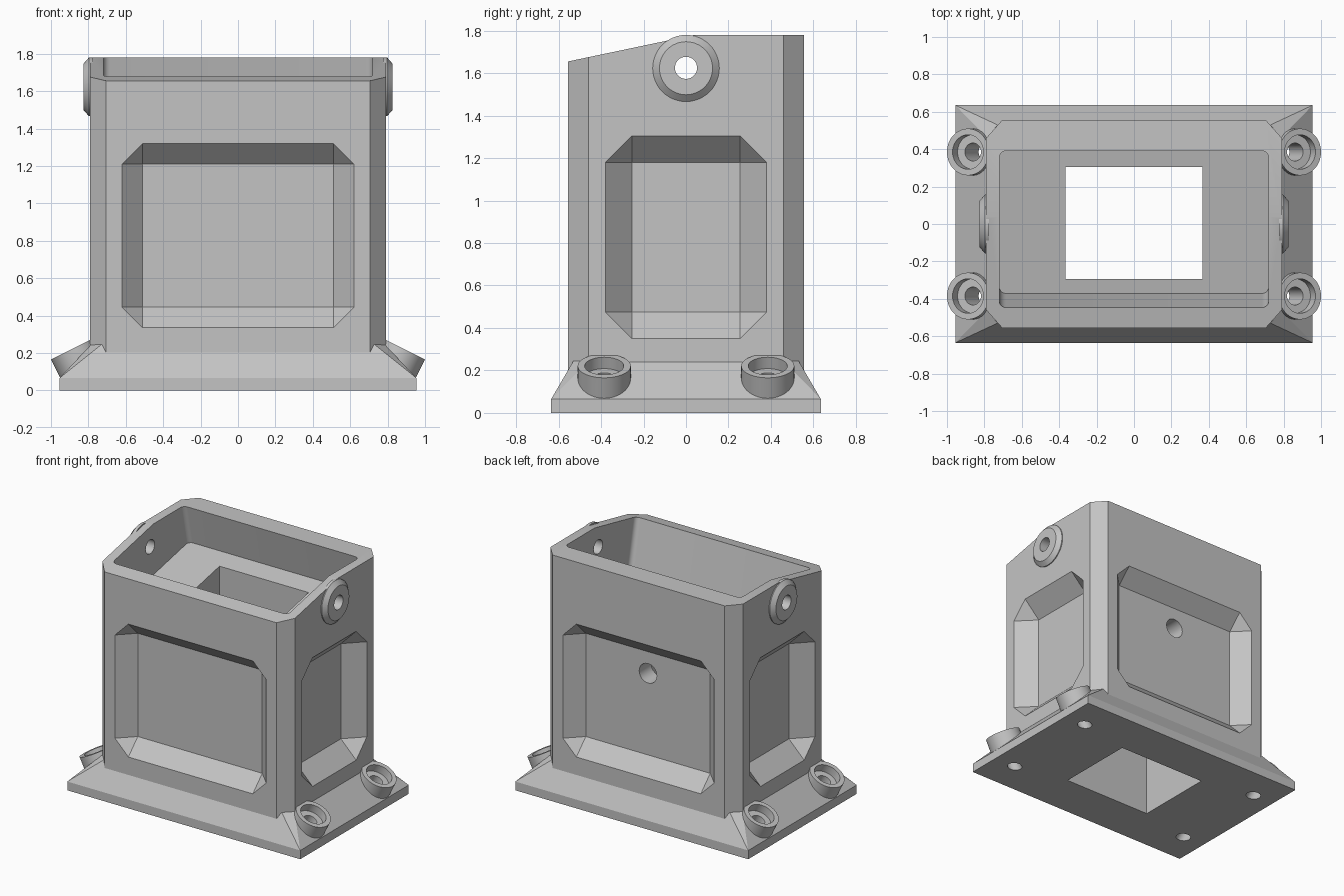
import bpy, bmesh, math
from mathutils import Matrix, Vector

old = bpy.data.objects.get("Cube")
if old:
    bpy.data.objects.remove(old, do_unlink=True)

grey = bpy.data.materials.new("plain grey")
grey.use_nodes = True
grey.diffuse_color = (0.55, 0.55, 0.55, 1)
grey.node_tree.nodes["Principled BSDF"].inputs["Base Color"].default_value = grey.diffuse_color


def finish(name, bm):
    bmesh.ops.recalc_face_normals(bm, faces=bm.faces)
    mesh = bpy.data.meshes.new(name)
    bm.to_mesh(mesh)
    bm.free()
    mesh.materials.append(grey)
    obj = bpy.data.objects.new(name, mesh)
    bpy.context.collection.objects.link(obj)
    return obj


def hull(name, points):
    bm = bmesh.new()
    for p in points:
        bm.verts.new(p)
    bmesh.ops.convex_hull(bm, input=bm.verts)
    bmesh.ops.dissolve_limit(bm, angle_limit=0.005, verts=bm.verts, edges=bm.edges)
    return finish(name, bm)


def rod(name, start, end, r1, r2=None, sides=48):
    start, end = Vector(start), Vector(end)
    axis = end - start
    turn = axis.to_track_quat('Z', 'Y').to_matrix().to_4x4()
    bm = bmesh.new()
    bmesh.ops.create_cone(bm, cap_ends=True, segments=sides, radius1=r1,
                          radius2=r1 if r2 is None else r2, depth=axis.length,
                          matrix=Matrix.Translation((start + end) / 2) @ turn)
    return finish(name, bm)


def box(name, size, matrix, bevel=0):
    bm = bmesh.new()
    bmesh.ops.create_cube(bm, size=1, matrix=Matrix.Diagonal((*size, 1)))
    if bevel:
        uprights = [e for e in bm.edges if abs(e.verts[0].co.z - e.verts[1].co.z) > 0.1]
        bmesh.ops.bevel(bm, geom=uprights, offset=bevel, segments=6, profile=0.5, affect='EDGES')
    bm.transform(matrix)
    return finish(name, bm)


def combine(target, tool, operation):
    mod = target.modifiers.new(operation.lower(), 'BOOLEAN')
    mod.operation, mod.object, mod.solver = operation, tool, 'EXACT'
    bpy.context.view_layer.objects.active = target
    bpy.ops.object.modifier_apply(modifier=mod.name)
    bpy.data.objects.remove(tool, do_unlink=True)


def pocket(name, wide, low, high, slope, face, angle):
    """Recess with sloped sides and clipped corners, turned about z."""
    pts = []
    extra = 0.05
    for s in (-1, 1):
        for z, dz in ((low, slope), (high, -slope)):
            pts.append((s * (wide - slope), slope - face, z + dz))
            for y in (-face, -face - extra):
                pts += [(s * (wide - slope), y, z), (s * wide, y, z + dz)]
    turn = Matrix.Rotation(angle, 3, 'Z')
    return hull(name, [turn @ Vector(p) for p in pts])


# Body with clipped corners and a top that slopes down to the front
HX, HY, TOP, PITCH, BEND = 0.79, 0.555, 1.78, 0.21, 0.04
ring = [(sx * x, sy * y) for sx in (-1, 1) for sy in (-1, 1)
        for x, y in ((HX, 0.46), (0.705, HY))]
points = [(x, y, 0.02) for x, y in ring]
points += [(x, y, TOP - PITCH * max(0, BEND - y)) for x, y in ring]
points += [(s * HX, BEND, TOP) for s in (-1, 1)]
housing = hull("housing", points)

# Flanged base, tapering up to the body
points = []
for sx in (-1, 1):
    for sy in (-1, 1):
        points += [(sx * 0.955, sy * 0.635, z) for z in (0, 0.065)]
        points += [(sx * 0.785, sy * 0.46, 0.245), (sx * 0.73, sy * 0.53, 0.245)]
combine(housing, hull("base", points), 'UNION')

# Tilted screw bosses and round side ears
screws = []
for sx in (-1, 1):
    axis = Vector((sx * 0.447, 0, 0.894))
    for y in (-0.385, 0.385):
        top = Vector((sx * 0.888, y, 0.221))
        combine(housing, rod("screw_boss", top - axis * 0.112, top, 0.125), 'UNION')
        screws.append((top, axis))
    ear = rod("ear", (sx * 0.775, 0, 1.623), (sx * 0.797, 0, 1.623), 0.157)
    combine(housing, ear, 'UNION')
    tip = rod("ear_tip", (sx * 0.797, 0, 1.623), (sx * 0.825, 0, 1.623), 0.157, 0.125)
    combine(housing, tip, 'UNION')

# Leaning tray in the top and the square shaft through the bottom
lean = Matrix.Translation((0, 0.04, 1.404)) @ Matrix.Rotation(math.atan(PITCH), 4, 'X')
tray = box("tray", (1.44, 0.84, 1), lean @ Matrix.Translation((0, 0, 0.5)), 0.035)
combine(housing, tray, 'DIFFERENCE')
shaft = box("shaft", (0.73, 0.6, 1.9), Matrix.Translation((0, 0.005, 0.7)))
combine(housing, shaft, 'DIFFERENCE')

# Recesses on all four walls
for turn in (0, math.pi):
    combine(housing, pocket("wide_recess", 0.62, 0.335, 1.32, 0.11, HY, turn), 'DIFFERENCE')
    combine(housing, pocket("side_recess", 0.38, 0.35, 1.305, 0.125, HX, turn + math.pi / 2),
            'DIFFERENCE')

# Screw holes, ear holes and the cable hole in the back
for top, axis in screws:
    combine(housing, rod("counterbore", top - axis * 0.06, top + axis * 0.2, 0.092), 'DIFFERENCE')
    combine(housing, rod("screw_hole", top - axis * 0.4, top + axis * 0.1, 0.048), 'DIFFERENCE')
combine(housing, rod("ear_hole", (-1, 0, 1.625), (1, 0, 1.625), 0.052), 'DIFFERENCE')
combine(housing, rod("cable_hole", (0, 0.2, 1.05), (0, 0.7, 1.05), 0.072), 'DIFFERENCE')

# Smooth the round parts, keep the edges crisp
bpy.ops.object.select_all(action='DESELECT')
housing.select_set(True)
bpy.context.view_layer.objects.active = housing
bpy.ops.object.shade_smooth_by_angle(angle=math.radians(20))
